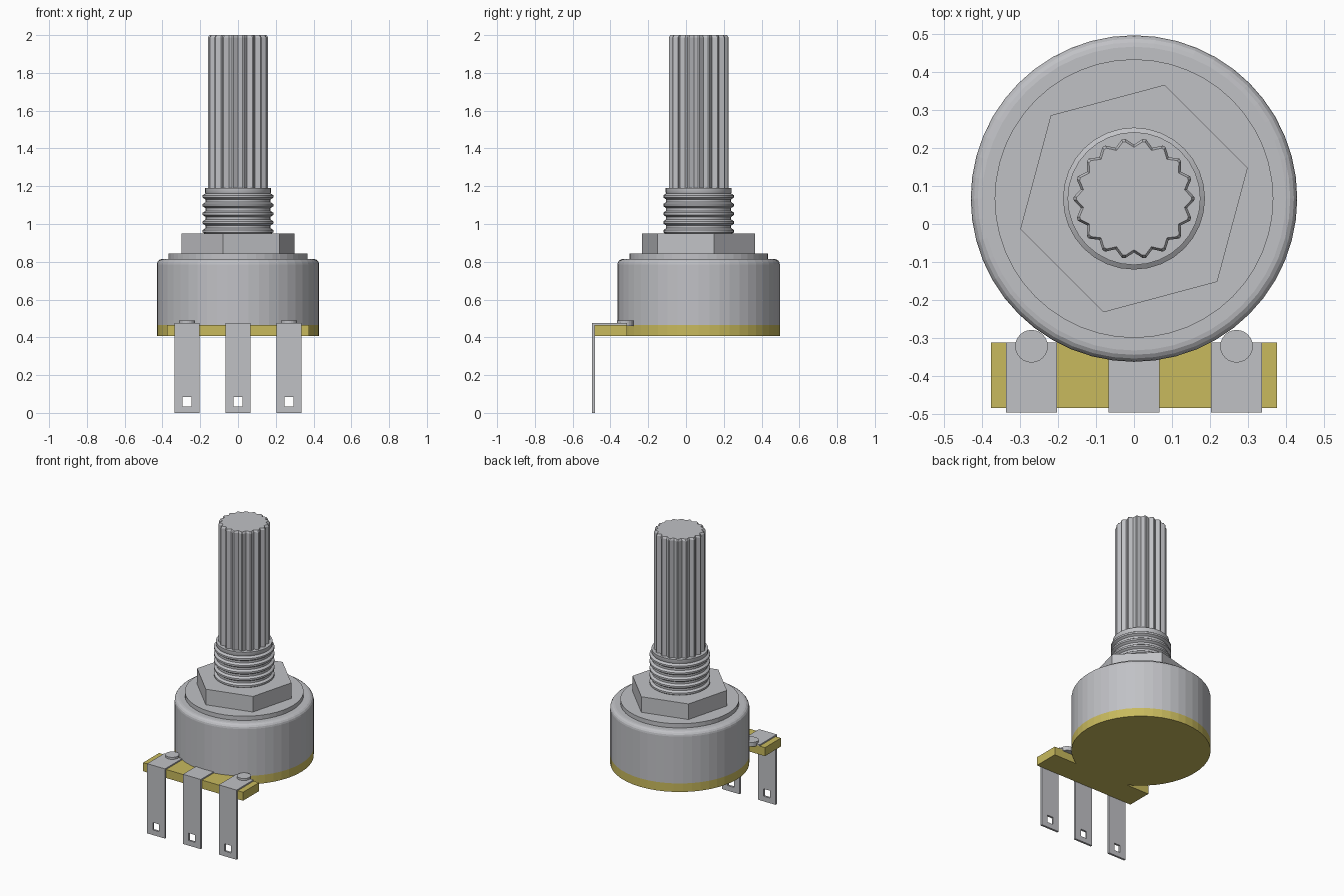
import bpy, bmesh, math

if "Cube" in bpy.data.objects:
    bpy.data.objects.remove(bpy.data.objects["Cube"])

CY = 0.067  # y of the shaft axis


def material(name, col):
    m = bpy.data.materials.new(name)
    m.diffuse_color = (*col, 1)
    m.use_nodes = True
    m.node_tree.nodes["Principled BSDF"].inputs["Base Color"].default_value = m.diffuse_color
    return m


METAL = material("grey metal", (0.53, 0.535, 0.56))
BOARD = material("yellow board", (0.58, 0.49, 0.11))


def finish(name, bm, mat, smooth=False):
    bmesh.ops.recalc_face_normals(bm, faces=bm.faces)
    me = bpy.data.meshes.new(name)
    bm.to_mesh(me)
    bm.free()
    me.materials.append(mat)
    ob = bpy.data.objects.new(name, me)
    bpy.context.collection.objects.link(ob)
    if smooth:
        bpy.ops.object.select_all(action='DESELECT')
        bpy.context.view_layer.objects.active = ob
        ob.select_set(True)
        bpy.ops.object.shade_smooth_by_angle(angle=math.radians(30))
    return ob


def loft(name, rings, mat, smooth=False):
    """Skin a list of equal-length point rings and cap both ends."""
    bm = bmesh.new()
    vs = [[bm.verts.new(p) for p in ring] for ring in rings]
    n = len(vs[0])
    for a, b in zip(vs, vs[1:]):
        for i in range(n):
            j = (i + 1) % n
            bm.faces.new((a[i], a[j], b[j], b[i]))
    bm.faces.new(vs[0])
    bm.faces.new(vs[-1])
    return finish(name, bm, mat, smooth)


def lathe(name, profile, mat, n=48, start=0.0, x=0.0, y=CY, smooth=False):
    rings = [[(x + r * math.cos(start + math.tau * i / n),
               y + r * math.sin(start + math.tau * i / n), z) for i in range(n)]
             for r, z in profile]
    return loft(name, rings, mat, smooth)


def box(name, x0, x1, y0, y1, z0, z1, mat):
    return loft(name, [[(x0, y0, z), (x1, y0, z), (x1, y1, z), (x0, y1, z)]
                       for z in (z0, z1)], mat)


# Base board: disc and terminal strip
lathe("base_disc", [(0.43, 0.408), (0.43, 0.466)], BOARD)
box("terminal_strip", -0.377, 0.377, -0.484, -0.312, 0.408, 0.466, BOARD)

# Housing with rounded top edge, and the raised washer
corner = [(0.40 + 0.03 * math.cos(a), 0.785 + 0.03 * math.sin(a))
          for a in (math.pi / 2 * i / 4 for i in range(5))]
lathe("housing", [(0.43, 0.466)] + corner, METAL)
lathe("washer", [(0.367, 0.81), (0.367, 0.844)], METAL)

# Hex nut
lathe("hex_nut", [(0.31, 0.84), (0.31, 0.95)], METAL, n=6, start=math.radians(15))

# Threaded bushing: repeated rounded ridges
profile = [(0.17, 0.94)]
for i in range(5):
    z = 0.962 + i * 0.046
    profile += [(0.172, z - 0.016), (0.187, z - 0.006),
                (0.187, z + 0.006), (0.172, z + 0.016)]
profile += [(0.175, 1.168), (0.175, 1.19)]
lathe("threaded_bushing", profile, METAL, n=32, smooth=True)

# Splined shaft: 18 narrow-topped teeth, chamfered at the top
def spline(scale, z):
    ring = []
    for i in range(18):
        for da, r in ((-1.5, 0.159), (1.5, 0.159), (10, 0.142)):
            a = math.radians(i * 20 + da)
            ring.append((scale * r * math.cos(a), CY + scale * r * math.sin(a), z))
    return ring


loft("splined_shaft", [spline(1, 1.18), spline(1, 1.988), spline(0.95, 2.0)], METAL)

# Three bent terminals with solder holes
for label, cx in (("left", -0.27), ("middle", 0.0), ("right", 0.27)):
    bm = bmesh.new()
    path = [(-0.497, 0), (-0.497, 0.035), (-0.497, 0.085), (-0.497, 0.475), (-0.312, 0.475)]
    grid = [[bm.verts.new((cx + x, y, z)) for x in (-0.067, -0.024, 0.024, 0.067)]
            for y, z in path]
    for r in range(4):
        for c in range(3):
            if (r, c) != (1, 1):
                bm.faces.new((grid[r][c], grid[r][c + 1], grid[r + 1][c + 1], grid[r + 1][c]))
    ob = finish(label + "_terminal", bm, METAL)
    if ob.data.polygons[0].normal.y > 0:
        ob.data.flip_normals()
    s = ob.modifiers.new("thickness", 'SOLIDIFY')
    s.thickness = 0.014
    s.offset = -1
    s.use_even_offset = True

# Rivets on the outer terminals
for label, cx in (("left", -0.27), ("right", 0.27)):
    lathe(label + "_rivet", [(0.043, 0.46), (0.043, 0.489)], METAL, n=24, x=cx, y=-0.322)
